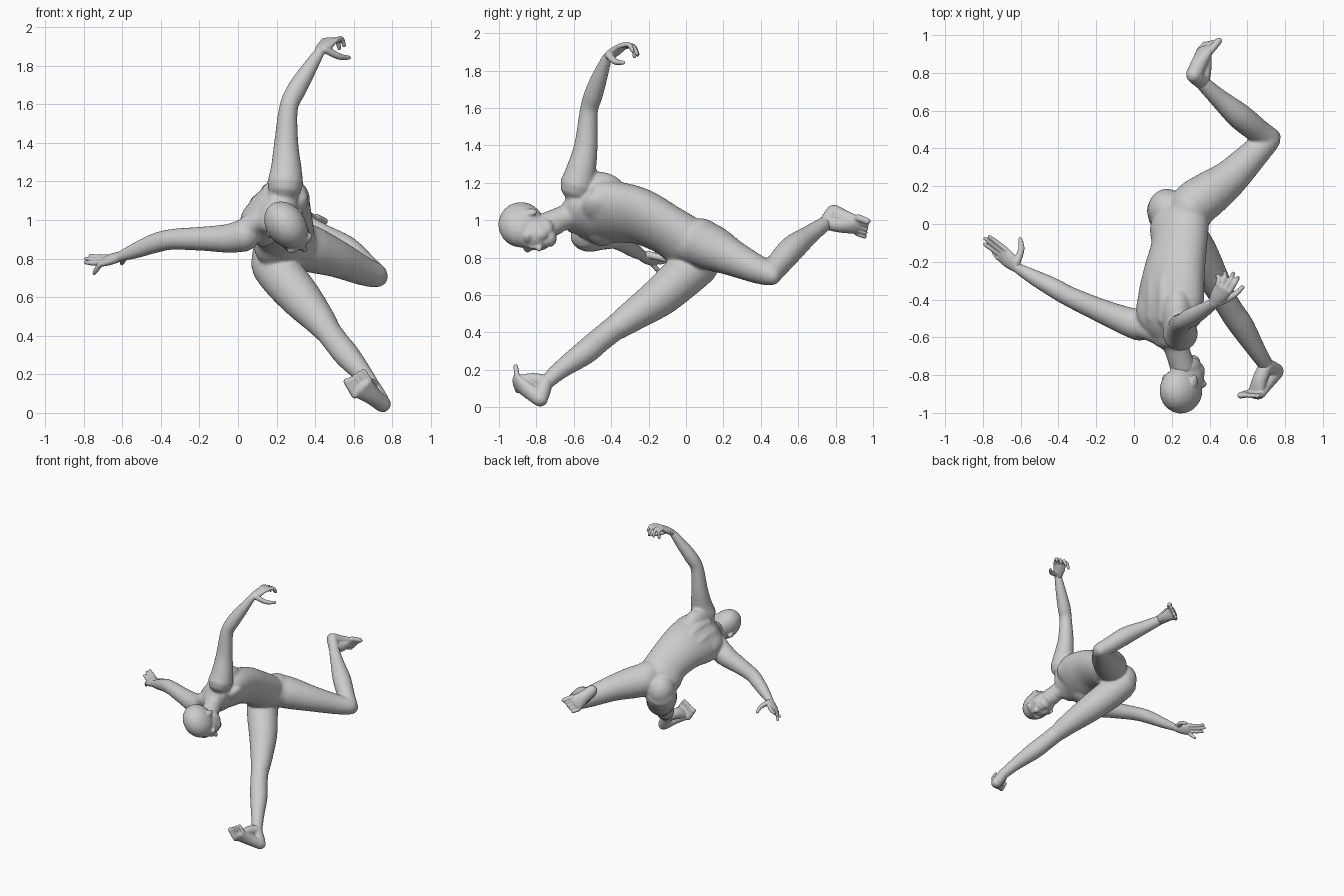
import bpy, bmesh, math
from mathutils import Vector as V, Matrix


def frame(left, fwd):
    """Orthonormal axes (left, forward, up) of a body part."""
    l = V(left).normalized()
    f = V(fwd)
    f = (f - l * f.dot(l)).normalized()
    return l, f, f.cross(l)


def blob(bm, centre, radii, axes=((1, 0, 0), (0, 1, 0), (0, 0, 1))):
    m = Matrix([V(a) * r for a, r in zip(axes, radii)]).transposed().to_4x4()
    bmesh.ops.create_uvsphere(bm, u_segments=24, v_segments=14, radius=1,
                              matrix=Matrix.Translation(V(centre)) @ m)


def tube(bm, rows, side=(1, 0, 0), side_end=None, n=24, sub=6):
    """Loft of ellipses through rows (x, y, z, half width[, half depth]), rounded ends."""
    rows = [tuple(r) if len(r) == 5 else (*r, r[3]) for r in rows]
    s0, s1 = V(side), V(side_end or side)
    samples = []
    for i in range(len(rows) - 1):
        a, b, c, d = (rows[max(0, min(len(rows) - 1, i + k))] for k in (-1, 0, 1, 2))
        for j in range(sub + (i == len(rows) - 2)):
            t = j / sub
            samples.append([0.5 * (2 * q + (r - p) * t + (2 * p - 5 * q + 4 * r - s) * t * t
                            + (3 * q - p - 3 * r + s) * t ** 3)
                            for p, q, r, s in zip(a, b, c, d)])
    pts = [V(s[:3]) for s in samples]
    rings = []
    last = len(pts) - 1
    for i, s in enumerate(samples):
        t = (pts[min(i + 1, last)] - pts[max(i - 1, 0)]).normalized()
        u = s0.lerp(s1, i / last)
        u = (u - t * u.dot(t)).normalized()
        v = t.cross(u)
        steps = [(0, 1)]
        r = min(s[3], s[4])
        if i == 0:
            steps = [(-math.sin(a) * r, math.cos(a)) for a in (1.4, 1.05, .55)] + steps
        if i == last:
            steps += [(math.sin(a) * r, math.cos(a)) for a in (.55, 1.05, 1.4)]
        for off, k in steps:
            rings.append([bm.verts.new(pts[i] + t * off
                          + u * (s[3] * k * math.cos(2 * math.pi * j / n))
                          + v * (s[4] * k * math.sin(2 * math.pi * j / n))) for j in range(n)])
    for p, q in zip(rings, rings[1:]):
        for j in range(n):
            bm.faces.new((p[j], p[(j + 1) % n], q[(j + 1) % n], q[j]))
    bm.faces.new(rings[0])
    bm.faces.new(rings[-1])


def finish(name, bm, voxel, smooth):
    """Fuse the overlapping forms into one skin."""
    bmesh.ops.recalc_face_normals(bm, faces=bm.faces)
    me = bpy.data.meshes.new(name)
    bm.to_mesh(me)
    bm.free()
    ob = bpy.data.objects.new(name, me)
    bpy.context.collection.objects.link(ob)
    rm = ob.modifiers.new("fuse", 'REMESH')
    rm.mode, rm.voxel_size, rm.use_smooth_shade = 'VOXEL', voxel, True
    sm = ob.modifiers.new("soften", 'SMOOTH')
    sm.factor, sm.iterations = .5, smooth


# torso with neck, chest, back muscles, shoulders and buttocks
body = bmesh.new()
cl, cf, cu = chest = frame((.69, -.1, .72), (.7, -.1, -.7))
tube(body, [(.20, -.58, 1.04, .135, .09), (.185, -.5, 1.045, .19, .12), (.195, -.4, 1.045, .202, .132),
            (.213, -.25, 1.022, .18, .13), (.24, -.1, .948, .16, .122), (.24, 0, .88, .167, .127),
            (.235, .05, .845, .142, .102)], (.69, -.1, .72), (.85, .2, .5), n=32)
tube(body, [(.18, -.55, 1.04, .085), (.215, -.63, 1.02, .068), (.26, -.76, .97, .066)])
for s in (-1, 1):
    mid = V((.19, -.46, 1.04)) + cl * s * .075
    blob(body, mid + cf * .055, (.11, .055, .09), chest)
    blob(body, mid - cf * .06 - cu * .01, (.1, .068, .13), chest)
    tube(body, [(.21, -.64, 1.03, .044), (*(V((.15, -.57, 1.05)) + cl * s * .09), .06),
                (*(V((.14, -.56, 1.05)) + cl * s * .17), .067)])
    tube(body, [(*(V(p) + cl * s * .042), .036) for p in
                ((.13, -.5, 1.12), (.13, -.36, 1.12), (.148, -.22, 1.07), (.195, -.08, 1.0), (.215, .02, .94))])
blob(body, (.23, -.48, 1.165), (.08, .15, .095))
blob(body, (.3, .075, .9), (.11, .12, .11))
blob(body, (.175, .075, .81), (.103, .112, .122))

# raised left arm and outstretched right arm
tube(body, [(.245, -.58, 1.19, .094), (.25, -.56, 1.27, .08), (.25, -.535, 1.4, .063),
            (.262, -.52, 1.58, .049), (.30, -.495, 1.67, .051), (.36, -.46, 1.77, .042),
            (.425, -.42, 1.875, .029, .025)], (.8, -.5, 0))
tube(body, [(.03, -.535, .92, .085), (-.05, -.51, .905, .075), (-.18, -.457, .903, .063),
            (-.34, -.385, .9, .054), (-.43, -.335, .88, .051), (-.53, -.282, .842, .041),
            (-.62, -.232, .808, .029, .025)], (.6, .55, .55))

# left leg folded back, right leg reaching forward
tube(body, [(.27, .0, .89, .117), (.315, .095, .87, .125), (.395, .158, .843, .119), (.51, .245, .80, .098),
            (.64, .375, .74, .077), (.71, .445, .715, .066)])
tube(body, [(.715, .455, .715, .06), (.66, .49, .76, .065), (.56, .57, .85, .069),
            (.45, .665, .925, .051), (.355, .755, .99, .038)], (0, 0, 1))
tube(body, [(.185, .065, .77, .119), (.24, -.02, .695, .117), (.33, -.14, .59, .106), (.42, -.29, .485, .083),
            (.465, -.375, .425, .069)])
tube(body, [(.455, -.36, .44, .067), (.515, -.46, .36, .066), (.57, -.54, .293, .066),
            (.65, -.67, .2, .049), (.705, -.755, .125, .039)])
blob(body, (.725, .462, .705), (.052, .047, .052))
finish("body", body, .009, 8)

# head: skull, jaw, brow, nose, eyes, lips and ears
head = bmesh.new()
ha = frame((.8, 0, .6), (.6, .1, -.8))
hc = V((.254, -.868, .968))


def on_head(l, f, u, radii):
    blob(head, hc + ha[0] * l + ha[1] * f + ha[2] * u, radii, ha)


on_head(0, -.01, .012, (.102, .132, .122))
on_head(0, .055, -.055, (.086, .092, .115))
on_head(0, .09, -.132, (.05, .05, .036))
on_head(0, .15, -.068, (.018, .025, .018))
on_head(0, .135, -.045, (.014, .022, .036))
on_head(0, .126, -.108, (.034, .02, .018))
for s in (-1, 1):
    on_head(s * .036, .112, -.01, (.042, .024, .024))
    on_head(s * .042, .088, -.08, (.038, .044, .05))
    on_head(s * .046, .045, -.105, (.034, .065, .05))
    on_head(s * .098, -.016, -.04, (.014, .023, .036))
tube(head, [(.262, -.79, .96, .062), (.24, -.7, .985, .066)])
finish("head", head, .006, 9)


def hand(name, wrist, knuckles, spread, tips, thumb, bend, thumb_bend):
    bm = bmesh.new()
    w, k, s, b = V(wrist), V(knuckles), V(spread).normalized(), V(bend)
    tube(bm, [(*w, .028, .024), (*w.lerp(k, .5), .045, .025), (*k, .049, .018)], s)
    for i, tip in enumerate(tips):
        base, tip = k + s * (1.5 - i) * .024, V(tip)
        tube(bm, [(*base, .0145), (*(base.lerp(tip, .5) + b), .0135), (*tip, .0105)], s, n=12)
    base, tip = w.lerp(k, .25) + s * .022, V(thumb)
    tube(bm, [(*base, .021), (*(base.lerp(tip, .5) + V(thumb_bend)), .017), (*tip, .011)], b, n=12)
    finish(name, bm, .0045, 3)


hand("left_hand", (.42, -.423, 1.87), (.475, -.34, 1.93), (.8, -.5, 0),
     [(.55, -.285, 1.905), (.525, -.262, 1.89), (.48, -.258, 1.885), (.44, -.275, 1.875)],
     (.575, -.335, 1.842), (.008, .014, .022), (.01, -.005, -.015))
hand("right_hand", (-.615, -.235, .808), (-.695, -.16, .788), (.6, .55, .55),
     [(-.765, -.068, .815), (-.787, -.078, .8), (-.789, -.108, .78), (-.745, -.145, .725)],
     (-.602, -.08, .775), (-.003, .003, -.004), (.015, .008, .003))


def foot(name, ankle, heel, ball, side, toe, big):
    """big = which way along side the big toe lies."""
    bm = bmesh.new()
    a, h, b, s, t = V(ankle), V(heel), V(ball), V(side).normalized(), V(toe)
    tube(bm, [(*h, .043, .043), (*h.lerp(b, .5), .048, .04), (*b, .064, .027)], s)
    tube(bm, [(*a, .04), (*a.lerp(h, .8), .043)], s)
    tube(bm, [(*a, .039), (*(a.lerp(b, .5) + (a - h) * .12), .042, .036), (*b, .052, .026)], s)
    for i in range(5):
        p = b + s * big * (2 - i) * .0265
        r = .02 if i == 0 else .0145
        tube(bm, [(*p, r), (*(p + t * (1 - .06 * i)), r * .9)], s, n=12)
    finish(name, bm, .0055, 3)


foot("left_foot", (.36, .752, .988), (.318, .79, 1.04), (.375, .918, .97),
     (.6, .02, .8), (.042, .05, -.018), 1)
foot("right_foot", (.7, -.75, .135), (.75, -.78, .046), (.645, -.9, .13),
     (.73, -.06, .68), (-.042, -.01, .068), -1)
